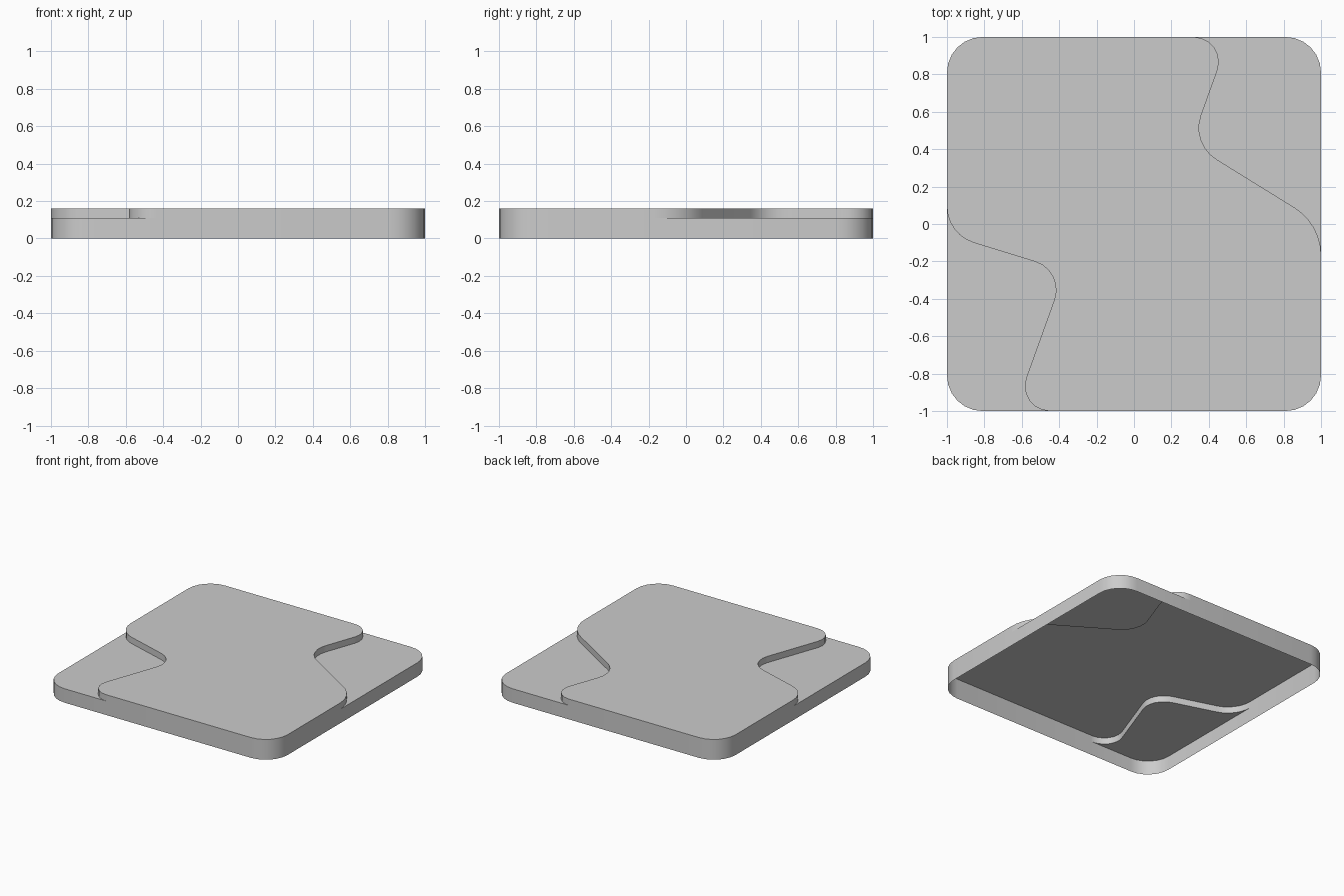
import bpy, bmesh, math
from mathutils import Vector

if "Cube" in bpy.data.objects:
    bpy.data.objects.remove(bpy.data.objects["Cube"])

TOP, STEP, STEPS, R = 0.16, 0.11, 6, 0.19


def rounded(path):
    """Open path of (x, y, tangent length); corners become circular arcs."""
    pts = [Vector((p[0], p[1])) for p in path]
    out = [pts[0]]
    for i in range(1, len(pts) - 1):
        c, t = pts[i], path[i][2]
        u, v = (pts[i - 1] - c).normalized(), (pts[i + 1] - c).normalized()
        half = u.angle(v) / 2
        centre = c + (u + v).normalized() * t / math.cos(half)
        a, b = c + u * t - centre, c + v * t - centre
        sweep = a.angle(b)
        for k in range(STEPS + 1):
            f = k / STEPS
            p = centre + (a * math.sin((1 - f) * sweep) + b * math.sin(f * sweep)) / math.sin(sweep)
            if (p - out[-1]).length > 1e-3:
                out.append(p)
    if (pts[-1] - out[-1]).length > 1e-3:
        out.append(pts[-1])
    return out


bm = bmesh.new()


def wall(pts, z0, z1):
    for a, b in zip(pts, pts[1:]):
        bm.faces.new([bm.verts.new((p.x, p.y, z)) for p, z in ((a, z0), (b, z0), (b, z1), (a, z1))])


def cap(pts, z):
    bm.faces.new([bm.verts.new((p.x, p.y, z)) for p in pts])


# Curved steps crossing the tile, anticlockwise around the raised area
right_step = rounded([(1, -0.17, 0), (1, 0, 0.165), (0.305, 0.43, 0.16), (0.51, 1, 0.19), (0.31, 1, 0)])
left_step = rounded([(-1, 0.1, 0), (-1, -0.056, 0.15), (-0.37, -0.25, 0.165), (-0.64, -1, 0.19), (-0.44, -1, 0)])


def side(start, corner, end):
    return rounded([(start.x, start.y, 0), (*corner, R), (end.x, end.y, 0)])


# Outer edges: raised area and the two lower corners
front_edge = side(left_step[-1], (1, -1), right_step[0])
back_edge = side(right_step[-1], (-1, 1), left_step[0])
low_right = side(right_step[0], (1, 1), right_step[-1])
low_left = side(left_step[0], (-1, -1), left_step[-1])

# Raised plateau
cap(front_edge[:-1] + right_step[:-1] + back_edge[:-1] + left_step[:-1], TOP)
for edge in (front_edge, back_edge):
    wall(edge, 0, STEP)
    wall(edge, STEP, TOP)

# Lower corners and the step faces (underside stays open)
for edge, step in ((low_right, right_step), (low_left, left_step)):
    cap(edge + step[-2:0:-1], STEP)
    wall(edge, 0, STEP)
    wall(step, STEP, TOP)

bmesh.ops.remove_doubles(bm, verts=bm.verts, dist=1e-4)
mesh = bpy.data.meshes.new("stepped_tile")
bm.to_mesh(mesh)
bm.free()
tile = bpy.data.objects.new("stepped_tile", mesh)
bpy.context.collection.objects.link(tile)
bpy.context.view_layer.objects.active = tile
tile.select_set(True)
bpy.ops.object.shade_smooth_by_angle(angle=math.radians(35))
